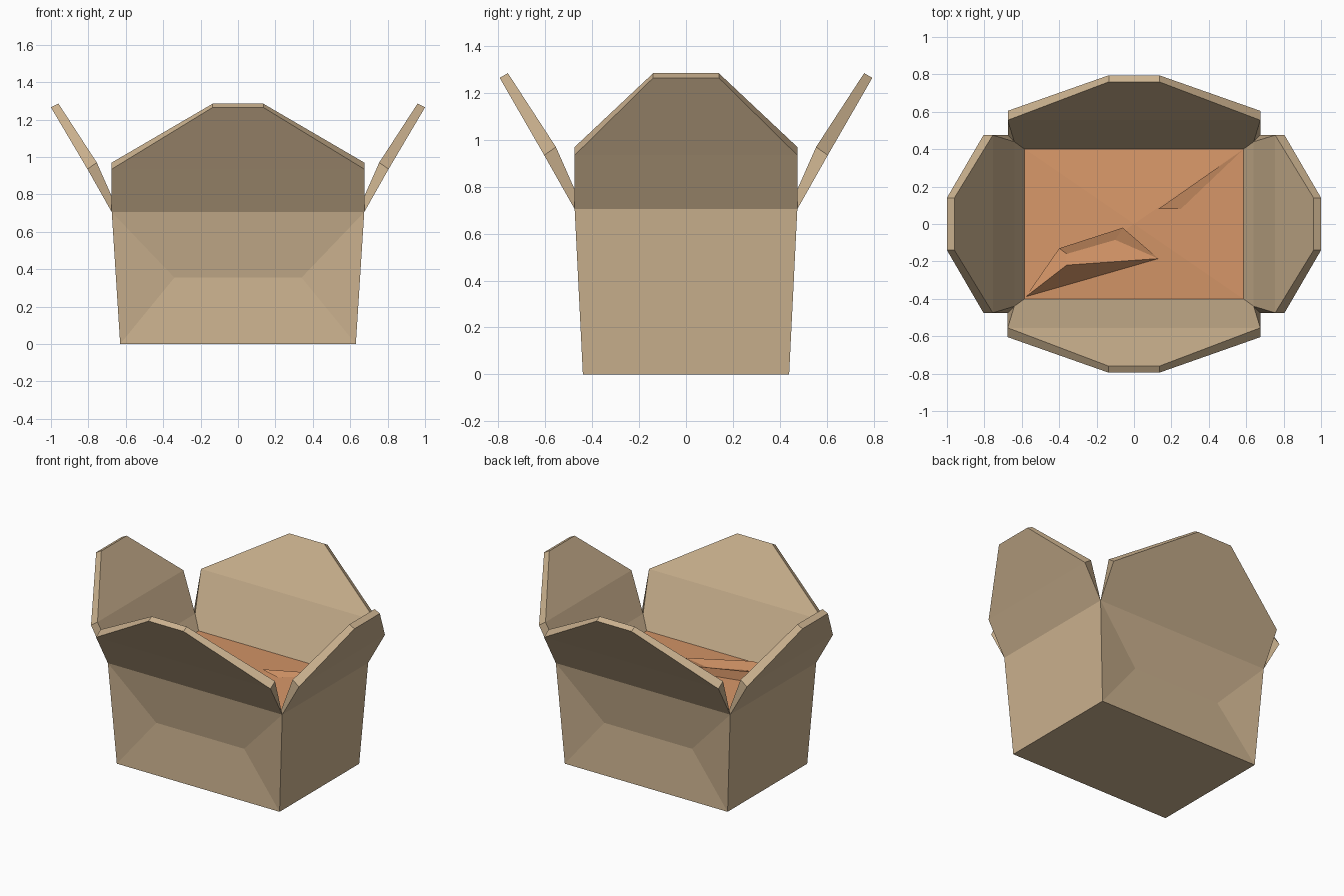
import bpy, bmesh, math
from mathutils import Matrix

if "Cube" in bpy.data.objects:
    bpy.data.objects.remove(bpy.data.objects["Cube"])


def material(name, rgb):
    m = bpy.data.materials.new(name)
    m.diffuse_color = (*rgb, 1)
    m.use_nodes = True
    m.node_tree.nodes["Principled BSDF"].inputs["Base Color"].default_value = m.diffuse_color
    return m


CARD = material("tan cardboard", (0.60, 0.445, 0.275))
FOOD = material("orange filling", (0.68, 0.31, 0.14))


def build(name, verts, faces, mat, recalc=True):
    bm = bmesh.new()
    vs = [bm.verts.new(v) for v in verts]
    for f in faces:
        bm.faces.new([vs[i] for i in f])
    if recalc:
        bmesh.ops.recalc_face_normals(bm, faces=bm.faces)
    me = bpy.data.meshes.new(name)
    bm.to_mesh(me)
    bm.free()
    me.materials.append(mat)
    ob = bpy.data.objects.new(name, me)
    bpy.context.collection.objects.link(ob)
    return ob


RIM = 0.705


def rect(x, y, z):
    return [(-x, -y, z), (x, -y, z), (x, y, z), (-x, y, z)]


# Carton body: tapered box with a shallow inward crease on front and back
verts = rect(0.63, 0.44, 0) + rect(0.675, 0.475, RIM)
verts += [(s * 0.34, t * 0.418, 0.355) for t in (-1, 1) for s in (-1, 1)]
faces = [(3, 2, 1, 0), (1, 2, 6, 5), (3, 0, 4, 7)]
for a, b, c, d, p, q in ((0, 1, 5, 4, 8, 9), (2, 3, 7, 6, 11, 10)):
    faces += [(a, b, q, p), (b, c, q), (c, d, p, q), (d, a, p)]
build("carton_body", verts, faces, CARD)


# Four thick flaps leaning outwards; each row is (half width, distance, height)
def flap(name, quarter, w, d, tip, inset, in_w, tip_d):
    rows = [(w, d, RIM), (w, d + 0.13, 0.935), (tip, d + tip_d, 1.265),
            (tip, d + 0.285, 1.285), (w, d + 0.08, 0.97),
            (w - 0.035, d - 0.035, 0.71), (in_w, d - inset, 0.62)]
    verts = [(s * a, -y, z) for a, y, z in rows for s in (-1, 1)]
    n = len(rows)
    faces = [(2 * i, 2 * i + 1, (2 * i + 3) % (2 * n), (2 * i + 2) % (2 * n)) for i in range(n)]
    # side edges: upper taper, lower edge and hidden base corner
    for s in (0, 1):
        for loop in ((1, 2, 3, 4), (0, 1, 4, 5), (0, 5, 6)):
            faces.append([2 * i + s for i in loop])
    ob = build(name, verts, faces, CARD)
    ob.data.transform(Matrix.Rotation(quarter * math.pi / 2, 4, 'Z'))


for i, name in enumerate(("front_flap", "right_flap", "back_flap", "left_flap")):
    if i % 2 == 0:
        flap(name, i, 0.675, 0.475, 0.135, 0.075, 0.585, 0.32)
    else:
        flap(name, i, 0.475, 0.675, 0.14, 0.09, 0.40, 0.325)

# Filling: a very low mound inside the rim
verts = rect(0.59, 0.405, 0.62) + [(0, 0, 0.645)]
build("filling", verts, [(i, (i + 1) % 4, 4) for i in range(4)], FOOD, False)

# Faceted wedge of filling at the front left
verts = [(-0.58, -0.39, 0.62), (-0.40, -0.13, 0.70), (-0.06, -0.02, 0.69),
         (0.13, -0.185, 0.635), (-0.36, -0.22, 0.73), (-0.36, -0.16, 0.69),
         (-0.10, -0.085, 0.67), (-0.40, -0.13, 0.62), (-0.06, -0.02, 0.62)]
faces = [(0, 3, 4), (0, 4, 5, 1), (1, 5, 6, 2), (2, 6, 3), (3, 6, 5, 4),
         (0, 1, 7), (7, 1, 2, 8), (8, 2, 3)]
build("filling_wedge", verts, faces, FOOD, False)

# Low slanted piece at the back right
verts = [(0.58, 0.395, 0.622), (0.13, 0.08, 0.665), (0.25, 0.08, 0.64), (0.36, 0.20, 0.635)]
build("filling_piece", verts, [(0, 1, 2), (0, 2, 3)], FOOD, False)
